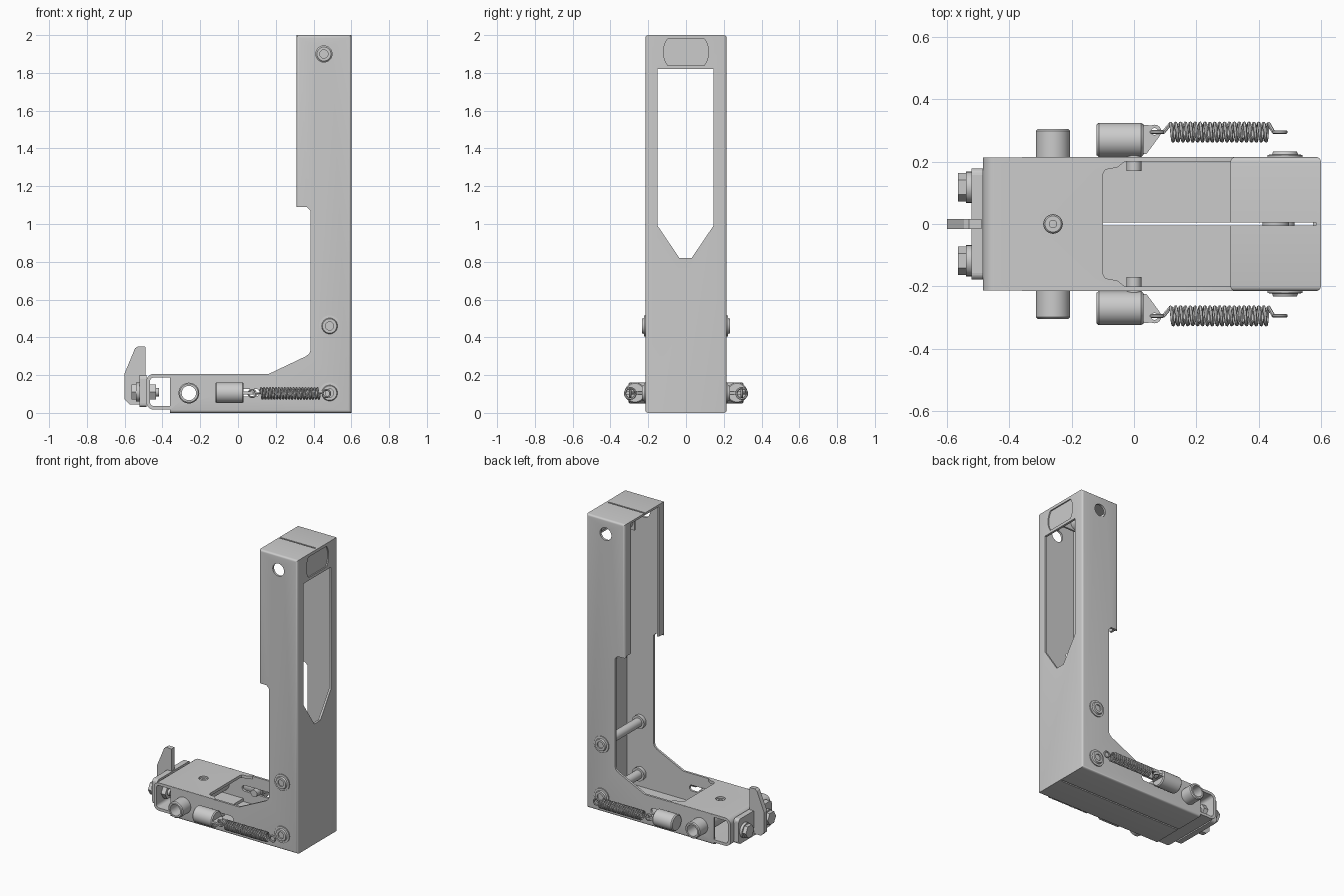
import bpy, bmesh, math
from mathutils import Vector

cube = bpy.data.objects.get("Cube")
if cube:
    bpy.data.objects.remove(cube, do_unlink=True)

PLACE = {
    "x": lambda a, b, h: Vector((h, a, b)),
    "y": lambda a, b, h: Vector((a, h, b)),
    "z": lambda a, b, h: Vector((a, b, h)),
}


def finish(name, bm):
    bmesh.ops.recalc_face_normals(bm, faces=bm.faces[:])
    mesh = bpy.data.meshes.new(name)
    bm.to_mesh(mesh)
    bm.free()
    ob = bpy.data.objects.new(name, mesh)
    bpy.context.collection.objects.link(ob)
    return ob


def activate(ob):
    bpy.ops.object.select_all(action="DESELECT")
    ob.select_set(True)
    bpy.context.view_layer.objects.active = ob


def smooth(ob):
    activate(ob)
    bpy.ops.object.shade_smooth_by_angle(angle=math.radians(35))
    return ob


def prism(name, axis, pts, lo, hi, round_test=None, radius=0.015):
    """Extrude a 2D profile along an axis, rounding the chosen edges."""
    bm = bmesh.new()
    face = bm.faces.new([bm.verts.new(PLACE[axis](a, b, lo)) for a, b in pts])
    ext = bmesh.ops.extrude_face_region(bm, geom=[face])
    move = PLACE[axis](0, 0, hi - lo)
    bmesh.ops.translate(bm, vec=move, verts=[v for v in ext["geom"] if isinstance(v, bmesh.types.BMVert)])
    if round_test:
        edges = [e for e in bm.edges if round_test(*[v.co for v in e.verts])]
        bmesh.ops.bevel(bm, geom=edges, offset=radius, segments=4, profile=0.5, affect="EDGES")
    return finish(name, bm)


def rect(a0, a1, b0, b1):
    return [(a0, b0), (a1, b0), (a1, b1), (a0, b1)]


def lathe(name, axis, a, b, profile, sides=32):
    """Spin (radius, height) points round an axis passing through (a, b)."""
    bm = bmesh.new()
    vs = [bm.verts.new(PLACE[axis](a + r, b, h)) for r, h in profile]
    edges = [bm.edges.new(p) for p in zip(vs, vs[1:])]
    bmesh.ops.spin(bm, geom=vs + edges, cent=PLACE[axis](a, b, 0), axis=PLACE[axis](0, 0, 1),
                   angle=math.tau, steps=sides)
    bmesh.ops.remove_doubles(bm, verts=bm.verts[:], dist=1e-5)
    return smooth(finish(name, bm))


def rod(name, axis, a, b, r, lo, hi, sides=32):
    return lathe(name, axis, a, b, [(0, lo), (r, lo), (r, hi), (0, hi)], sides)


def tube(name, axis, a, b, r, bore, lo, hi):
    c = 0.006
    return lathe(name, axis, a, b, [(bore, lo), (r - c, lo), (r, lo + c), (r, hi - c),
                                    (r - c, hi), (bore, hi), (bore, lo)])


def cut(ob, *cutters):
    for c in cutters:
        c.hide_render = True
        activate(ob)
        mod = ob.modifiers.new("cut", "BOOLEAN")
        mod.operation, mod.solver, mod.object = "DIFFERENCE", "EXACT", c
        bpy.ops.object.modifier_apply(modifier=mod.name)
        bpy.data.objects.remove(c, do_unlink=True)


def arc(cx, cz, r, start, end, n=6):
    angles = [math.radians(start + (end - start) * i / n) for i in range(n + 1)]
    return [(cx + r * math.cos(t), cz + r * math.sin(t)) for t in angles]


# Folded sheet body: L-shaped solid, hollowed out
W, T = 0.215, 0.015
outline = [(-0.36, 0), (0.6, 0), (0.6, 2), (0.31, 2), (0.31, 1.09), (0.365, 1.09), (0.385, 1.07),
           (0.385, 0.335), (0.378, 0.315), (0.36, 0.3), (0.16, 0.205), (-0.36, 0.205)]


def folded(p, q):
    same_side = abs(p.y - q.y) < 1e-4
    return same_side and any(abs(p[i] - k) < 1e-4 and abs(q[i] - k) < 1e-4
                             for i, k in ((0, 0.6), (0, 0.31), (2, 0), (2, 2)))


body = prism("folded_frame", "y", outline, -W, W, folded)
hollow = [(-0.7, T), (0.6 - T, T), (0.6 - T, 2 - T), (0.325, 2 - T), (0.325, 1.1),
          (0.2, 1.1), (0.2, 0.5), (-0.7, 0.5)]
window = [(-0.15, 1.82), (0.145, 1.82), (0.145, 0.99), (0.03, 0.82), (-0.035, 0.82), (-0.15, 0.99)]
half = math.degrees(math.asin(0.07 / 0.12))
pad_shape = arc(0, 1.91, 0.12, -half, half) + arc(0, 1.91, 0.12, 180 - half, 180 + half)
slot = arc(0.095, 0.107, 0.02, -90, 90) + arc(-0.09, 0.107, 0.02, 90, 270)
cut(body,
    prism("hollow_cutter", "y", hollow, -W + T, W - T),
    prism("mouth_cutter", "y", rect(0.2, 0.36, 1.0, 2 - T), -0.15, 0.15),
    prism("window_cutter", "x", window, 0.55, 0.7),
    prism("pad_cutter", "x", pad_shape, 0.55, 0.7),
    prism("top_slit_cutter", "y", rect(0.2, 0.585, 1.95, 2.1), -0.005, 0.005),
    prism("bottom_slit_cutter", "y", rect(-0.5, 0.585, -0.1, 0.05), -0.005, 0.005),
    prism("slot_cutter", "y", slot, -0.4, 0.4),
    rod("top_hole_cutter", "y", 0.455, 1.9, 0.043, -0.4, 0.4),
    rod("tube_hole_cutter", "y", -0.26, 0.105, 0.05, -0.4, 0.4))
smooth(body)

# Inner channel wrapping round the foot end
wrap = ([(-0.03, 0.207)] + arc(-0.445, 0.167, 0.04, 90, 180) + arc(-0.445, 0.057, 0.04, 180, 270)
        + [(-0.1, 0.017), (-0.1, 0.036)] + arc(-0.445, 0.057, 0.021, 270, 180)
        + arc(-0.445, 0.167, 0.021, 180, 90) + [(-0.03, 0.188)])
channel = prism("foot_channel", "y", wrap, -W + 0.001, W - 0.001)
side = [(-0.1, 0.16), (-0.094, 0.172), (-0.08, 0.178), (-0.055, 0.18), (-0.03, 0.2), (0.1, 0.2)]
notch = side + [(x, -y) for x, y in reversed(side)]
cut(channel,
    prism("notch_cutter", "z", notch, 0.1, 0.3),
    rod("plate_hole_cutter", "z", -0.26, 0, 0.03, 0.15, 0.3))
smooth(channel)
tube("plate_bushing", "z", -0.26, 0, 0.032, 0.012, 0.17, 0.197)

# Top pad, its bracket and sleeve inside the column
prism("top_pad", "x", pad_shape, 0.575, 0.592)
prism("pad_bracket", "y", rect(0.4, 0.58, 1.85, 1.965), -0.03, -0.018)
tube("pad_sleeve", "y", 0.455, 1.9, 0.043, 0.022, -0.045, 0.03)
rod("pad_sleeve_screw", "y", 0.455, 1.9, 0.022, -0.035, 0.02, 6)

# Cross pins with washers and dished heads
end = [(0, 0.224), (0.022, 0.224), (0.022, 0.233), (0.038, 0.233), (0.042, 0.223), (0.056, 0.222),
       (0.056, 0.2), (0.045, 0.2), (0.045, 0.175), (0.03, 0.175)]
pin = end + [(r, -h) for r, h in reversed(end)]
for label, z in (("upper", 0.46), ("lower", 0.105)):
    lathe(label + "_cross_pin", "y", 0.485, z, pin)

# Hollow cross tube
tube("foot_cross_tube", "y", -0.26, 0.105, 0.055, 0.038, -0.305, 0.305)


# Spring wire: end loop, coil, end loop
def spring(name, y, z=0.103, x0=0.118, x1=0.432, turns=20, r=0.028):
    steps = 16
    pts = [(0.075 + 0.02 * math.cos(t), y, z + 0.02 * math.sin(t))
           for t in [math.tau * i / 14 for i in range(1, 15)]]
    for i in range(turns * steps + 1):
        t = math.tau * i / steps
        pts.append((x0 + (x1 - x0) * i / (turns * steps), y + r * math.cos(t), z + r * math.sin(t)))
    pts += [(0.468 - 0.02 * math.cos(t), y, z + 0.02 * math.sin(t))
            for t in [math.tau * i / 14 for i in range(15)]]
    data = bpy.data.curves.new(name, "CURVE")
    data.dimensions = "3D"
    data.bevel_depth, data.bevel_resolution, data.use_fill_caps = 0.006, 1, True
    line = data.splines.new("POLY")
    line.points.add(len(pts) - 1)
    for p, co in zip(line.points, pts):
        p.co = (*co, 1)
    ob = bpy.data.objects.new(name, data)
    bpy.context.collection.objects.link(ob)
    activate(ob)
    bpy.ops.object.convert(target="MESH")
    smooth(bpy.context.object)


# Sliding side rollers, ears, springs and end bolts, once per side
barrel = [(0, -0.12), (0.049, -0.12), (0.055, -0.113), (0.055, 0.023), (0.049, 0.03), (0, 0.03)]
for label, s in (("left", 1), ("right", -1)):
    lathe(label + "_roller", "x", s * 0.27, 0.107, barrel)
    ear_pts = [(0.02, 0.225), (0.04, 0.225)] + arc(0.066, 0.297, 0.022, -40, 120) + [(0.02, 0.32)]
    ear = prism(label + "_spring_ear", "z", [(x, s * y) for x, y in ear_pts], 0.098, 0.112)
    cut(ear, rod("ear_cutter", "z", 0.066, s * 0.297, 0.011, 0.05, 0.15, 16))
    lo, hi = sorted((s * 0.17, s * 0.23))
    rod(label + "_roller_stud", "y", 0, 0.107, 0.024, lo, hi)
    spring(label + "_spring", s * 0.295)

    y = s * 0.118
    rod(label + "_bolt_head", "x", y, 0.11, 0.045, -0.565, -0.538, 6)
    rod(label + "_bolt_washer", "x", y, 0.11, 0.05, -0.54, -0.52)
    rod(label + "_bolt_shank", "x", y, 0.11, 0.022, -0.55, -0.418)
    rod(label + "_bolt_nut", "x", y, 0.11, 0.045, -0.468, -0.435, 6)

# End plate and upright latch fin
prism("end_plate", "x", rect(-0.178, 0.178, 0.03, 0.2), -0.522, -0.484,
      lambda p, q: abs(p.x - q.x) > 0.01, 0.02)
fin = [(-0.6, 0.07), (-0.575, 0.045), (-0.49, 0.045), (-0.49, 0.35), (-0.53, 0.352),
       (-0.545, 0.342), (-0.6, 0.21)]
prism("latch_fin", "y", fin, -0.016, 0.016)
